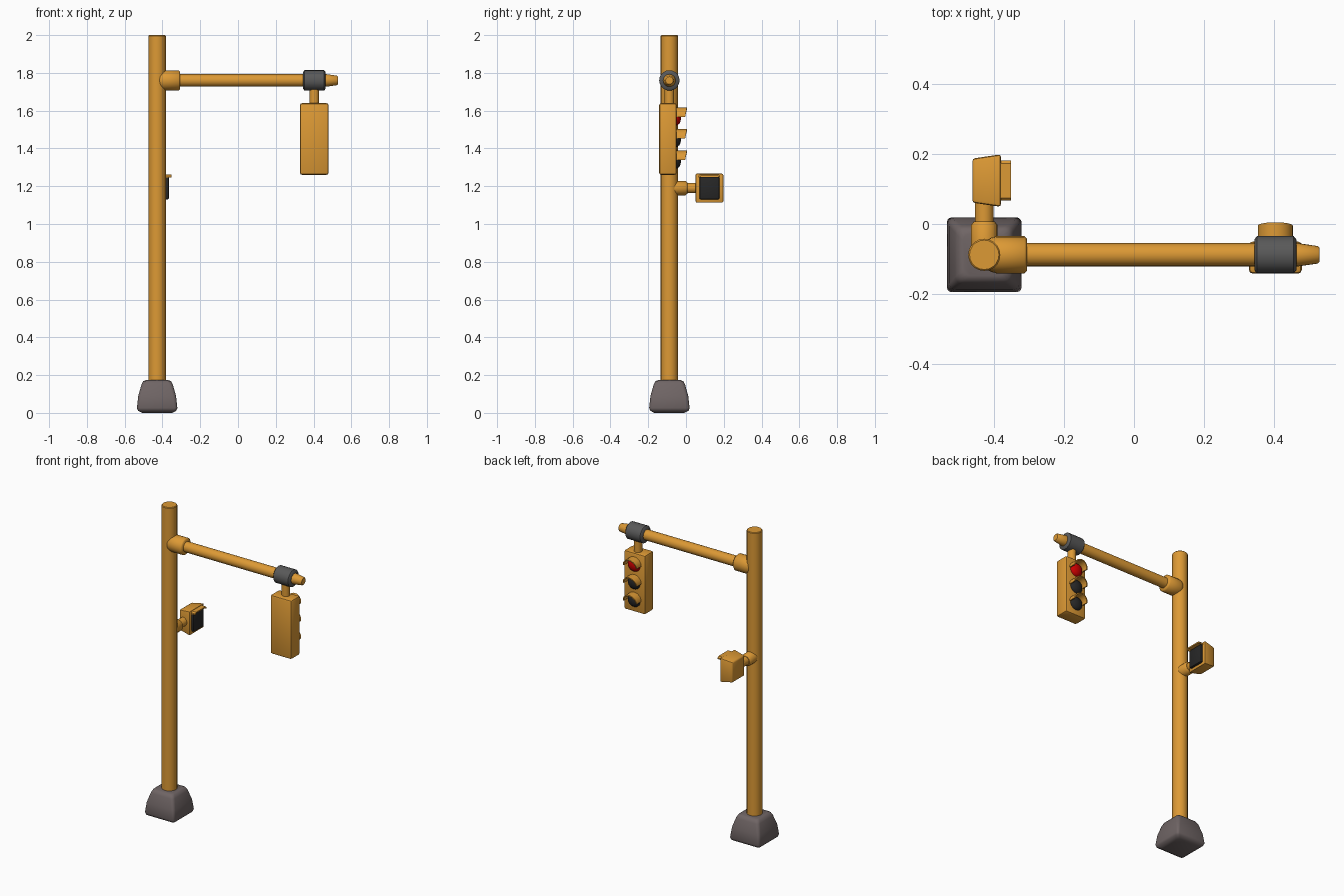
import bpy, bmesh, math
from mathutils import Vector, Matrix

if "Cube" in bpy.data.objects:
    bpy.data.objects.remove(bpy.data.objects["Cube"])

def material(name, c):
    m = bpy.data.materials.new(name)
    m.diffuse_color = (*c, 1)
    m.use_nodes = True
    m.node_tree.nodes["Principled BSDF"].inputs["Base Color"].default_value = m.diffuse_color
    return m

ORANGE = material("orange_paint", (0.72, 0.32, 0.035))
DARK = material("dark_glass", (0.02, 0.02, 0.02))
RED = material("red_glass", (0.6, 0.0, 0.0))
STEEL = material("dark_steel", (0.1, 0.1, 0.1))
STONE = material("concrete", (0.16, 0.13, 0.13))

PX, PY = -0.428, -0.088   # pole axis
AZ = 1.76                 # arm height
SX = 0.404                # hanging signal x

def finish(bm, name, mat, angle=40):
    bmesh.ops.recalc_face_normals(bm, faces=bm.faces)
    me = bpy.data.meshes.new(name)
    bm.to_mesh(me)
    bm.free()
    ob = bpy.data.objects.new(name, me)
    bpy.context.collection.objects.link(ob)
    me.materials.append(mat)
    bpy.ops.object.select_all(action='DESELECT')
    ob.select_set(True)
    bpy.context.view_layer.objects.active = ob
    bpy.ops.object.shade_smooth_by_angle(angle=math.radians(angle))
    return ob

def loft(bm, rings):
    """Skin a list of closed rings and cap both ends."""
    vs = [[bm.verts.new(p) for p in r] for r in rings]
    n = len(vs[0])
    for a, b in zip(vs, vs[1:]):
        for i in range(n):
            bm.faces.new((a[i], a[(i + 1) % n], b[(i + 1) % n], b[i]))
    bm.faces.new(vs[0])
    bm.faces.new(vs[-1])

def lathe(name, mat, origin, axis, profile, seg=20, angle=40):
    """Revolve (distance, radius) pairs about an axis."""
    rot = Vector((0, 0, 1)).rotation_difference(Vector(axis)).to_matrix()
    rings = [[Vector(origin) + rot @ Vector((r * math.cos(t), r * math.sin(t), d))
              for t in (2 * math.pi * i / seg for i in range(seg))] for d, r in profile]
    bm = bmesh.new()
    loft(bm, rings)
    return finish(bm, name, mat, angle)

def box(name, mat, lo, hi, bevel=0.0, seg=2, taper=None):
    lo, hi = Vector(lo), Vector(hi)
    bm = bmesh.new()
    bmesh.ops.create_cube(bm, size=1)
    size = hi - lo
    for v in bm.verts:
        s = taper if taper and v.co.x < 0 else 1
        v.co = Vector((v.co.x * size.x, v.co.y * size.y * s, v.co.z * size.z * s)) + (lo + hi) / 2
    if bevel:
        bmesh.ops.bevel(bm, geom=bm.edges[:], offset=bevel, segments=seg, affect='EDGES', profile=0.5)
    return finish(bm, name, mat)

# Concrete foot: rounded square rings
def rounded_square(h, z, r):
    pts = []
    for k, (sx, sy) in enumerate(((1, 1), (-1, 1), (-1, -1), (1, -1))):
        for j in range(4):
            t = math.pi / 2 * (k + j / 3)
            pts.append((PX + sx * (h - r) + r * math.cos(t), PY + sy * (h - r) + r * math.sin(t), z))
    return pts

bm = bmesh.new()
loft(bm, [rounded_square(*p) for p in ((0.08, 0, 0.02), (0.102, 0.012, 0.015), (0.107, 0.026, 0.015),
          (0.1, 0.09, 0.018), (0.083, 0.15, 0.02), (0.074, 0.168, 0.02), (0.06, 0.173, 0.02))])
finish(bm, "foot", STONE, 60)

# Pole and mast arm
lathe("pole", ORANGE, (PX, PY, 0.12), (0, 0, 1), [(0, 0.046), (1.876, 0.046), (1.88, 0.042)])
lathe("arm", ORANGE, (-0.4, PY, AZ), (1, 0, 0),
      [(0, 0.033), (0.87, 0.033), (0.925, 0.025), (0.93, 0.02)])
lathe("arm_socket", ORANGE, (-0.423, PY, AZ), (1, 0, 0),
      [(0, 0.038), (0.012, 0.048), (0.03, 0.053), (0.11, 0.053), (0.117, 0.046)], angle=50)
lathe("arm_clamp", STEEL, (0.344, PY, AZ), (1, 0, 0),
      [(0, 0.044), (0.008, 0.054), (0.112, 0.054), (0.12, 0.044)], angle=50)
lathe("signal_hanger", ORANGE, (SX, PY, 1.62), (0, 0, 1), [(0, 0.025), (0.12, 0.025)])

# Three-lamp signal facing +y
box("signal_housing", ORANGE, (SX - 0.076, -0.142, 1.26), (SX + 0.076, -0.05, 1.64), 0.012)

def visor(name, z):
    """Half-tube hood with thickness, front edge swept back at the sides."""
    bm = bmesh.new()
    rings = []
    for i in range(15):
        t = math.radians(2 + 176 * i / 14)
        c, s = math.cos(t), math.sin(t)
        front = -0.005 + 0.010 * s
        rings.append([(SX + r * c, y, z + r * s) for r, y in
                      ((0.05, -0.056), (0.05, front), (0.043, front), (0.043, -0.056))])
    loft(bm, rings)
    finish(bm, name, ORANGE)

for i, mat in enumerate((RED, DARK, DARK)):
    z = 1.566 - 0.114 * i
    lathe(f"lens_{i + 1}", mat, (SX, -0.056, z), (0, 1, 0),
          [(0, 0.044), (0.010, 0.043), (0.02, 0.036), (0.027, 0.022), (0.03, 0.006)], angle=60)
    visor(f"visor_{i + 1}", z)

# Walk signal on a side bracket, facing +x
WZ, WY = 1.19, 0.124
lathe("walk_socket", ORANGE, (PX, PY + 0.015, WZ), (0, 1, 0),
      [(0, 0.038), (0.07, 0.038), (0.08, 0.03)], angle=50)
lathe("walk_pipe", ORANGE, (PX, -0.02, WZ), (0, 1, 0), [(0, 0.027), (0.1, 0.027)])
box("walk_housing", ORANGE, (-0.462, WY - 0.075, WZ - 0.078), (-0.38, WY + 0.075, WZ + 0.078),
    0.008, taper=0.84)
box("walk_screen", DARK, (-0.39, WY - 0.053, WZ - 0.06), (-0.365, WY + 0.053, WZ + 0.06), 0.008)

# Walk signal hood: plate with short turned-down ends
bm = bmesh.new()
w, zt = 0.057, WZ + 0.073
prof = [(-w, zt - 0.016), (-w, zt - 0.008), (-w + 0.008, zt), (w - 0.008, zt), (w, zt - 0.008),
        (w, zt - 0.016), (w - 0.006, zt - 0.016), (w - 0.01, zt - 0.008), (-w + 0.01, zt - 0.008),
        (-w + 0.006, zt - 0.016)]
loft(bm, [[(x, WY + y, z) for y, z in prof] for x in (-0.39, -0.352)])
finish(bm, "walk_hood", ORANGE)
